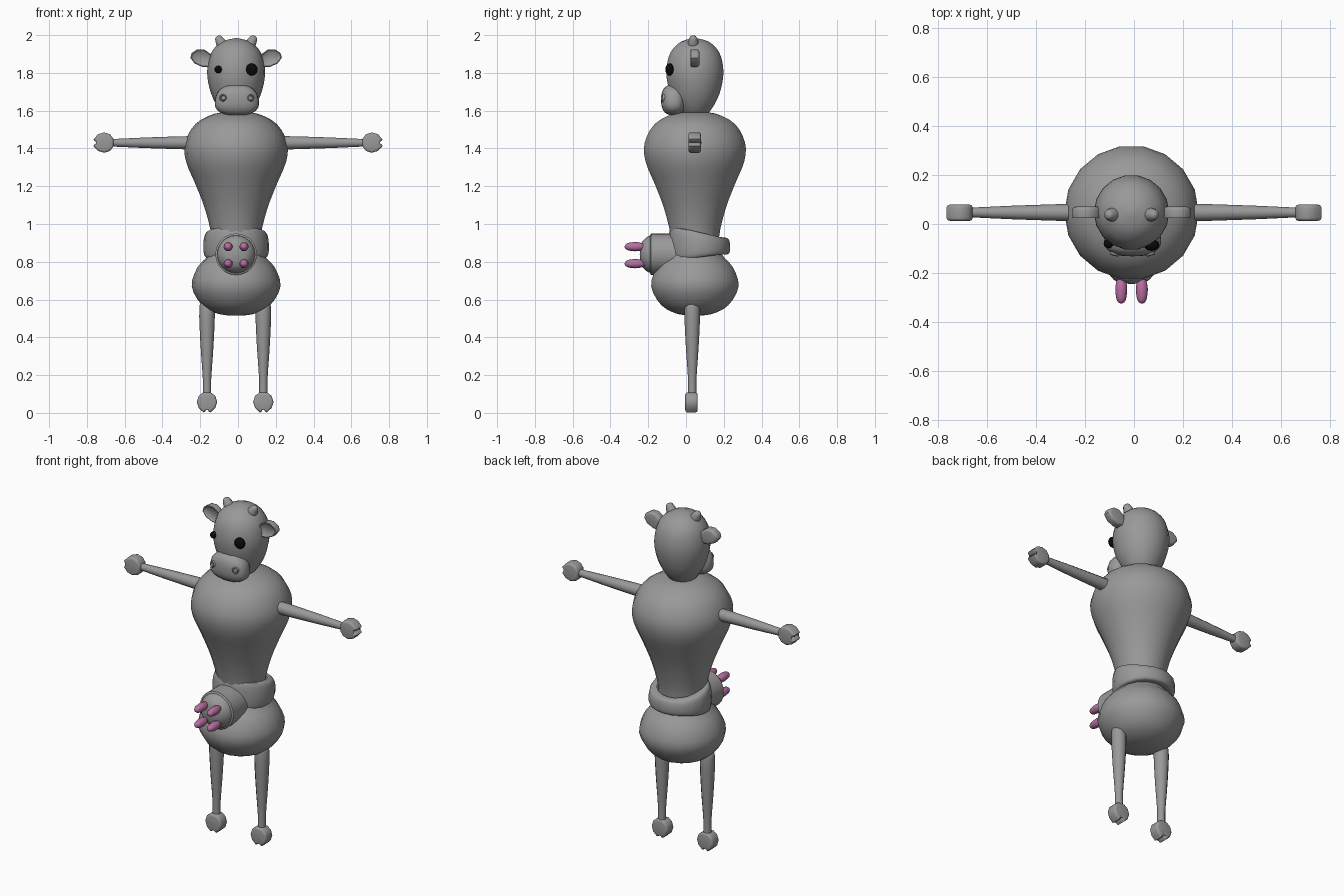
import bpy, bmesh, math
from mathutils import Matrix, Vector

cube = bpy.data.objects.get("Cube")
if cube:
    bpy.data.objects.remove(cube, do_unlink=True)

CX, CY = -0.01, 0.047      # body axis


def material(name, color):
    m = bpy.data.materials.new(name)
    m.use_nodes = True
    m.diffuse_color = (*color, 1)
    bsdf = next(n for n in m.node_tree.nodes if n.type == 'BSDF_PRINCIPLED')
    bsdf.inputs["Base Color"].default_value = (*color, 1)
    return m


GREY = material("hide_grey", (0.32, 0.32, 0.32))
PINK = material("teat_pink", (0.48, 0.16, 0.36))
BLACK = material("eye_black", (0.003, 0.003, 0.003))


def finish(bm, name, mat, angle=40):
    bmesh.ops.remove_doubles(bm, verts=bm.verts, dist=0.0002)
    bmesh.ops.recalc_face_normals(bm, faces=bm.faces)
    mesh = bpy.data.meshes.new(name)
    bm.to_mesh(mesh)
    bm.free()
    mesh.materials.append(mat)
    ob = bpy.data.objects.new(name, mesh)
    bpy.context.collection.objects.link(ob)
    bpy.ops.object.select_all(action='DESELECT')
    ob.select_set(True)
    bpy.context.view_layer.objects.active = ob
    bpy.ops.object.shade_smooth_by_angle(angle=math.radians(angle))
    return ob


def curve(points, steps):
    """Smooth curve through the profile points."""
    p = [Vector(q) for q in points]
    p = [p[0]] + p + [p[-1]]
    out = []
    for a, b, c, d in zip(p, p[1:], p[2:], p[3:]):
        for i in range(steps):
            t = i / steps
            v = 2 * b + (c - a) * t + (2 * a - 5 * b + 4 * c - d) * t ** 2 + (3 * b - a - 3 * c + d) * t ** 3
            out.append((max(v.x / 2, 0), v.y / 2))
    return out + [tuple(p[-1])]


def lathe(name, profile, origin, axis=(0, 0, 1), mat=GREY, segs=16, steps=3, shape=None):
    """Spin (radius, distance) points about an axis; shape edits each local point."""
    bm = bmesh.new()
    frame = Matrix.Translation(origin) @ Vector(axis).to_track_quat('Z', 'Y').to_matrix().to_4x4()
    rings = []
    for r, h in curve(profile, steps):
        ring = []
        for i in range(segs):
            a = math.tau * i / segs
            v = Vector((r * math.cos(a), r * math.sin(a), h))
            ring.append(bm.verts.new(frame @ (shape(v) if shape else v)))
        rings.append(ring)
    for lo, hi in zip(rings, rings[1:]):
        for i in range(segs):
            j = (i + 1) % segs
            bm.faces.new((lo[i], lo[j], hi[j], hi[i]))
    return finish(bm, name, mat)


def ball(name, center, size, mat=GREY, segs=16, shape=None):
    bm = bmesh.new()
    bmesh.ops.create_uvsphere(bm, u_segments=segs, v_segments=segs // 2 + 2, radius=1)
    for v in bm.verts:
        p = shape(v.co) if shape else v.co
        v.co = Vector(center) + Vector([a * b for a, b in zip(p, size)])
    return finish(bm, name, mat)


def slab(name, outline, y, depth, round_off, scoop=0):
    """Rounded plate with an (x, z) outline, optionally hollowed at the front."""
    bm = bmesh.new()
    front = bm.faces.new([bm.verts.new((x, y - depth / 2, z)) for x, z in outline])
    back = bmesh.ops.extrude_face_region(bm, geom=[front], use_keep_orig=True)
    bmesh.ops.translate(bm, vec=(0, depth, 0), verts=[g for g in back["geom"] if isinstance(g, bmesh.types.BMVert)])
    bmesh.ops.recalc_face_normals(bm, faces=bm.faces)
    if scoop:
        bmesh.ops.inset_individual(bm, faces=[front], thickness=scoop)
        bmesh.ops.translate(bm, vec=(0, scoop, 0), verts=front.verts[:])
    rim = [e for e in bm.edges if len(e.link_faces) == 2
           and e.calc_face_angle() > 1 and abs(e.verts[0].co.y - e.verts[1].co.y) < 0.001]
    bmesh.ops.bevel(bm, geom=rim, offset=round_off, segments=3, profile=0.5, affect='EDGES')
    return finish(bm, name, GREY, 50)


# Torso, waist and hips in one turned form
lathe("body", [(0, .515), (.09, .523), (.18, .57), (.235, .67), (.205, .77), (.145, .84), (.13, .93),
               (.165, 1.08), (.215, 1.21), (.265, 1.33), (.27, 1.43), (.215, 1.53), (.11, 1.585), (0, 1.595)],
      (CX, CY, 0), segs=18)


# Belt, narrowing towards the front
def belt_shape(v):
    front = max(0, min(1, 0.5 - v.y / 0.25))
    return Vector((v.x * 1.06, v.y, .87 + (v.z - .87) * (1 - .5 * front)))


lathe("belt", [(.12, .815), (.152, .81), (.163, .85), (.162, .93), (.15, .98), (.12, .985)],
      (CX, .07, 0), shape=belt_shape, segs=20)

# Udder: cup, dome and four teats
FRONT = (0, -1, 0)
UDDER_Z = .84
lathe("udder_cup", [(.11, 0), (.11, .185), (.1, .19), (.095, .17)], (CX, 0, UDDER_Z), FRONT, segs=24, steps=1)
lathe("udder_dome", [(.1, .17), (.095, .2), (.06, .236), (0, .245)], (CX, 0, UDDER_Z), FRONT, segs=24)
for sx in (-1, 1):
    for sz in (-1, 1):
        lathe("teat", [(.012, 0), (.024, .04), (.021, .085), (.012, .105), (0, .11)],
              (CX + sx * .042, -.215, UDDER_Z - .005 + sz * .045), FRONT, PINK, 12)

# Head and muzzle
lathe("head", [(0, 1.56), (.065, 1.58), (.12, 1.66), (.148, 1.75), (.152, 1.83), (.13, 1.91),
               (.075, 1.965), (0, 1.985)], (CX, CY, 0), segs=18)


def muzzle_shape(v):
    p = Vector([math.copysign(abs(c) ** .8, c) for c in v])
    p.x *= 0.95 - 0.1 * p.z
    return p


ball("muzzle", (CX + .004, -.066, 1.657), (.122, .066, .082), segs=24, shape=muzzle_shape)

# Eyes of unequal size
ball("left_eye", (.072, -.086, 1.818), (.032, .024, .032), BLACK, 12)
ball("right_eye", (-.104, -.08, 1.818), (.02, .02, .02), BLACK, 12)

HOOF_HALF = [(0, .02), (.018, .044), (.05, .054), (.082, .044), (.106, .018), (.1, .008)]
HOOF = HOOF_HALF + [(.075, 0)] + [(u, -v) for u, v in reversed(HOOF_HALF)]
EAR = [(.12, 1.86), (.135, 1.9), (.17, 1.925), (.205, 1.925), (.235, 1.905), (.242, 1.88),
       (.22, 1.85), (.18, 1.832), (.14, 1.832)]

# Paired parts
for side, label in ((-1, "right_"), (1, "left_")):
    lathe(label + "nostril", [(0, -.004), (.009, -.003), (.013, .009), (.019, .005), (.021, -.015)],
          (CX + .004 + side * .073, -.12, 1.668), (side * .3, -1, .1), segs=12, steps=2)
    slab(label + "ear", [(CX + side * x, z) for x, z in EAR], .044, .054, .014, .013)
    lathe(label + "horn", [(.024, -.02), (.029, .01), (.024, .035), (.016, .052), (0, .058)],
          (CX + side * .072, .038, 1.945), (side * .55, 0, 1), segs=10)

    # Arm and hand hoof
    lathe(label + "arm", [(0, 0), (.036, 0), (.034, .12), (.028, .3), (.021, .45), (.021, .5)],
          (side * .19, .047, 1.43), (side, 0, 0), segs=12, steps=1)
    slab(label + "hand_hoof", [(side * (.659 + u), 1.431 + v) for u, v in HOOF], .046, .066, .012)

    # Leg and foot hoof
    leg_x = -.015 + side * .149
    lathe(label + "leg", [(0, 0), (.03, .008), (.041, .04), (.039, .15), (.031, .29), (.022, .42), (.023, .52)],
          (leg_x, .033, .595), (0, 0, -1), segs=12, steps=2)
    slab(label + "foot_hoof", [(leg_x + v, .108 - u) for u, v in HOOF], .029, .066, .012)
